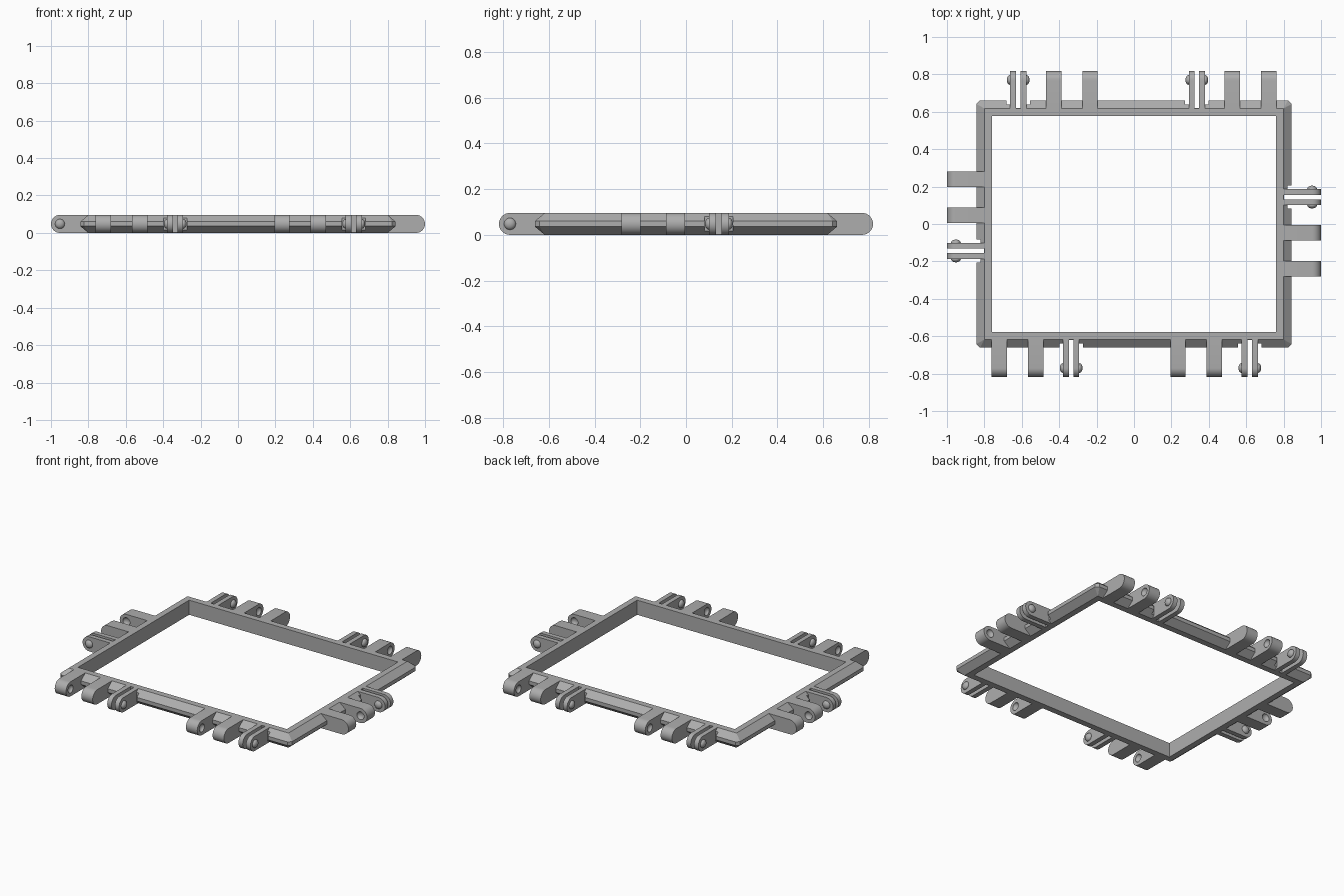
import bpy, bmesh, math
from mathutils import Matrix, Vector

if "Cube" in bpy.data.objects:
    bpy.data.objects.remove(bpy.data.objects["Cube"], do_unlink=True)

H = 0.096                 # full height
R = H / 2                 # tab end radius
HX, HY = 0.80, 0.618      # half sizes of the flat top of the frame
REACH = 0.2               # how far tabs stand out
PIN = REACH - R           # pivot distance from the tab root

grey = bpy.data.materials.new("warm_grey_plastic")
grey.use_nodes = True
grey.diffuse_color = (0.42, 0.42, 0.42, 1)
grey.node_tree.nodes["Principled BSDF"].inputs["Base Color"].default_value = (0.42, 0.42, 0.42, 1)


def make(name, bm):
    bmesh.ops.recalc_face_normals(bm, faces=bm.faces)
    mesh = bpy.data.meshes.new(name)
    bm.to_mesh(mesh)
    bm.free()
    mesh.materials.append(grey)
    ob = bpy.data.objects.new(name, mesh)
    bpy.context.collection.objects.link(ob)
    return ob


def select(ob):
    bpy.ops.object.select_all(action='DESELECT')
    ob.select_set(True)
    bpy.context.view_layer.objects.active = ob


def cut(ob, cutter):
    mod = ob.modifiers.new("cut", 'BOOLEAN')
    mod.operation = 'DIFFERENCE'
    mod.solver = 'EXACT'
    mod.object = cutter
    select(ob)
    bpy.ops.object.modifier_apply(modifier=mod.name)
    bpy.data.objects.remove(cutter, do_unlink=True)


def smooth(ob):
    select(ob)
    bpy.ops.object.shade_smooth_by_angle(angle=math.radians(30))


def box(bm, u0, u1, v0, v1, z0, z1, turn):
    size = Matrix.Diagonal((u1 - u0, v1 - v0, z1 - z0, 1))
    place = Matrix.Translation(((u0 + u1) / 2, -(v0 + v1) / 2, (z0 + z1) / 2))
    bmesh.ops.create_cube(bm, size=1, matrix=turn @ place @ size)


def ball(bm, u, v, ru, r, turn):
    place = Matrix.Translation((u, -v, R)) @ Matrix.Diagonal((ru, r, r, 1))
    spin = Matrix.Rotation(math.pi / 2, 4, 'Y')
    bmesh.ops.create_uvsphere(bm, u_segments=20, v_segments=12, radius=1, matrix=turn @ place @ spin)


def bar(bm, u0, u1, root, turn):
    # flat bar with a half-round end, standing out from the frame
    pts = [(0, 0)]
    for i in range(17):
        a = -math.pi / 2 + math.pi * i / 16
        pts.append((PIN + R * math.cos(a), R + R * math.sin(a)))
    pts.append((0, H))
    face = bm.faces.new([bm.verts.new(turn @ Vector((u0, -(root + v), z))) for v, z in pts])
    ext = bmesh.ops.extrude_face_region(bm, geom=[face])
    moved = [g for g in ext["geom"] if isinstance(g, bmesh.types.BMVert)]
    bmesh.ops.translate(bm, verts=moved, vec=turn.to_3x3() @ Vector((u1 - u0, 0, 0)))


# Frame: bevelled section swept round a rectangle with clipped corners
section = [(-0.04, 0, 0), (-0.04, H, 0), (0, H, 0),
           (0.043, 0.06, 0.02), (0.043, 0.036, 0.02), (0, 0, 0)]
bm = bmesh.new()
rings = []
for off, z, c in section:
    x, y = HX + off, HY + off
    ring = []
    for sx, sy in ((1, 1), (-1, 1), (-1, -1), (1, -1)):
        pair = [(sx * x, sy * (y - c), z), (sx * (x - c), sy * y, z)]
        if sx * sy < 0:
            pair.reverse()
        ring += [bm.verts.new(p) for p in pair]
    rings.append(ring)
for a, b in zip(rings, rings[1:] + rings[:1]):
    for i in range(8):
        j = (i + 1) % 8
        bm.faces.new((a[i], a[j], b[j], b[i]))
bmesh.ops.remove_doubles(bm, verts=bm.verts, dist=1e-5)
frame = make("frame", bm)

# Hinge groups on every side: two wide knuckles and one pair of prongs
long_groups = (-0.72, 0.235)
sides = [("front", 0, HY, long_groups), ("left", 1, HX, (-0.24,)),
         ("back", 2, HY, long_groups), ("right", 3, HX, (-0.24,))]
notches = bmesh.new()
slots = bmesh.new()
for side, quarter, root, groups in sides:
    turn = Matrix.Rotation(quarter * math.pi / 2, 4, 'Z')
    for n, start in enumerate(groups, 1):
        # Wide knuckles with sockets facing each other
        for k, face in ((0, 1), (1, -1)):
            mid = start + k * 0.194
            bm = bmesh.new()
            bar(bm, mid - 0.041, mid + 0.041, root, turn)
            knuckle = make(f"{side}_knuckle_{n}_{k + 1}", bm)
            bm = bmesh.new()
            ball(bm, mid + face * 0.041, root + PIN, 0.018, 0.026, turn)
            cut(knuckle, make("socket_cutter", bm))
            smooth(knuckle)
        # Springy prongs with snap studs on their outer faces
        mid = start + 0.384
        for s, label in ((-1, "a"), (1, "b")):
            u0, u1 = sorted((mid + s * 0.012, mid + s * 0.043))
            bm = bmesh.new()
            bar(bm, u0, u1, root, turn)
            smooth(make(f"{side}_prong_{n}_{label}", bm))
            bm = bmesh.new()
            ball(bm, mid + s * 0.043, root + PIN, 0.018, 0.026, turn)
            smooth(make(f"{side}_stud_{n}_{label}", bm))
        # Clearance round the prongs and the slot between them
        box(notches, mid - 0.062, mid + 0.062, root + 0.02, root + 0.1, -0.1, 0.2, turn)
        box(slots, mid - 0.012, mid + 0.012, root + 0.001, root + 0.1, -0.1, 0.2, turn)

cut(frame, make("notch_cutter", notches))
cut(frame, make("slot_cutter", slots))
